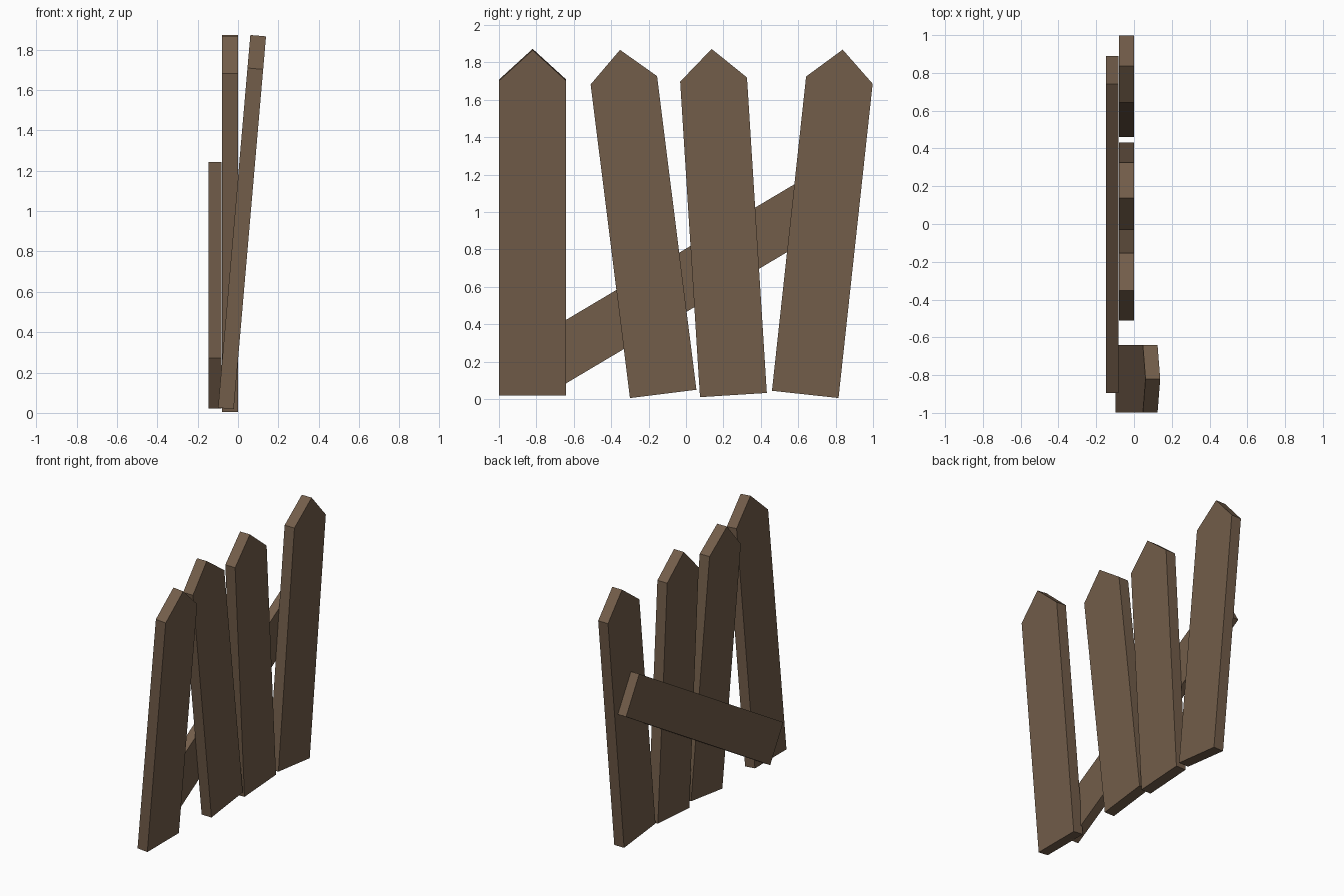
import bpy, bmesh
from math import radians

if "Cube" in bpy.data.objects:
    bpy.data.objects.remove(bpy.data.objects["Cube"])

wood = bpy.data.materials.new("wood")
wood.diffuse_color = (0.17, 0.11, 0.068, 1)
wood.use_nodes = True
wood.node_tree.nodes["Principled BSDF"].inputs["Base Color"].default_value = wood.diffuse_color


def board(name, profile, thickness, location, rotation):
    """Extrude a y-z profile along x, centred on x = 0."""
    bm = bmesh.new()
    face = bm.faces.new([bm.verts.new((-thickness / 2, y, z)) for y, z in profile])
    new = bmesh.ops.extrude_face_region(bm, geom=[face])["geom"]
    bmesh.ops.translate(bm, vec=(thickness, 0, 0),
                        verts=[v for v in new if isinstance(v, bmesh.types.BMVert)])
    bmesh.ops.recalc_face_normals(bm, faces=bm.faces)
    mesh = bpy.data.meshes.new(name)
    bm.to_mesh(mesh)
    bm.free()
    mesh.materials.append(wood)
    obj = bpy.data.objects.new(name, mesh)
    obj.location = location
    obj.rotation_euler = [radians(a) for a in rotation]
    bpy.context.collection.objects.link(obj)
    return obj


# Pointed pickets: bottom centre, sideways tilt, forward lean
W, SHOULDER, PEAK = 0.179, 1.69, 1.854
picket = [(-W, 0), (W, 0), (W, SHOULDER), (0, PEAK), (-W, SHOULDER)]
placements = [
    ((-0.06, -0.82, 0.022), 0, 4.95),
    ((-0.04, -0.122, 0.0275), 7.15, 0),
    ((-0.04, 0.2535, 0.0215), 3.6, 0),
    ((-0.04, 0.6375, 0.025), -6.2, 0),
]
for i, (loc, tilt, lean) in enumerate(placements, 1):
    board(f"picket_{i}", picket, 0.078, loc, (tilt, lean, 0))

# Diagonal rail behind the pickets
L, H = 0.951, 0.146
board("diagonal_rail", [(-L, -H), (L, -H), (L, H), (-L, H)], 0.066,
      (-0.114, -0.0025, 0.633), (30.7, 0, 0))
